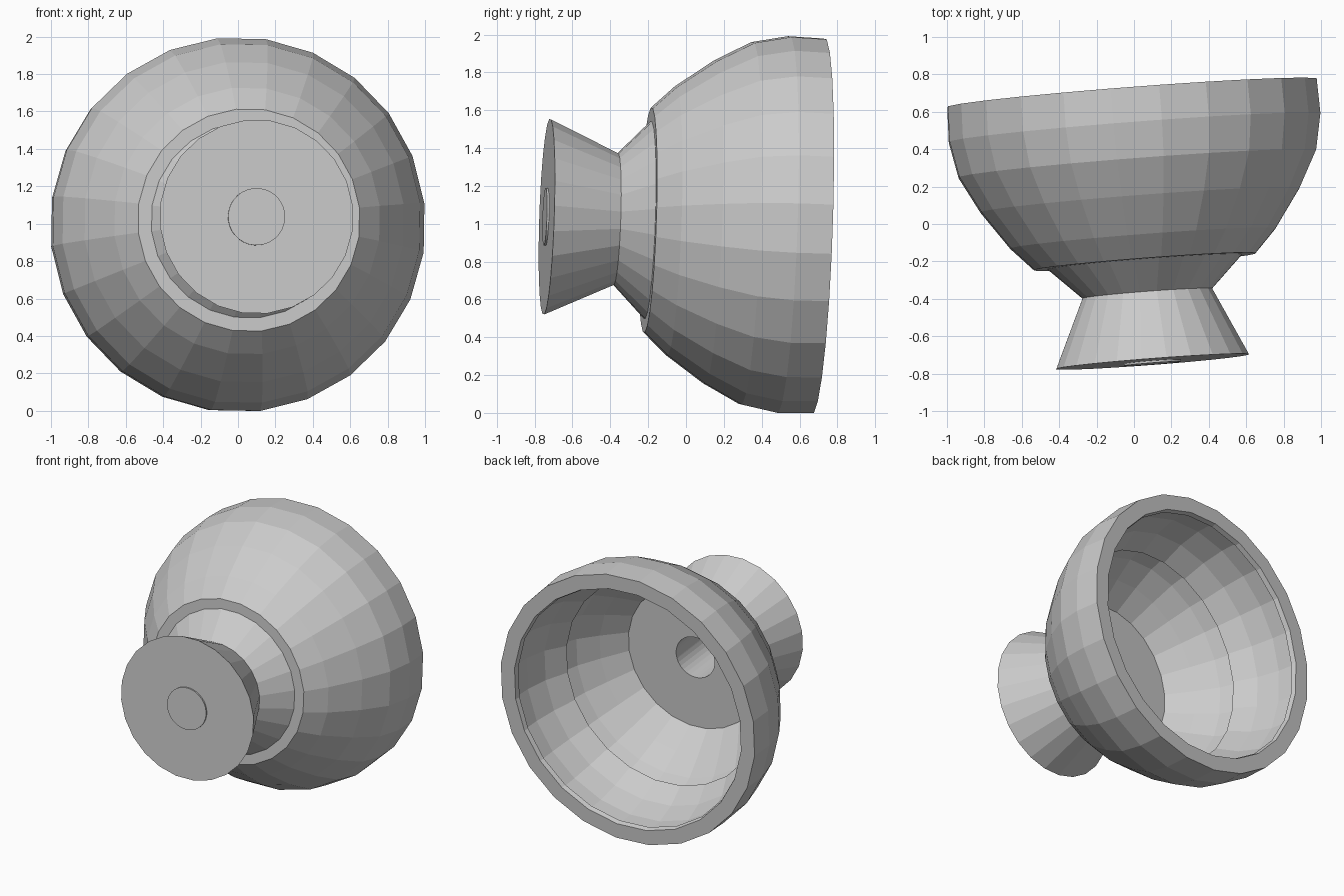
import bpy, bmesh, math
from mathutils import Vector

if "Cube" in bpy.data.objects:
    bpy.data.objects.remove(bpy.data.objects["Cube"])

# Tilted axis of revolution, running from the foot towards the rim (+y)
AXIS = Vector((-0.0765, 1, -0.0335)).normalized()
U = (Vector((1, 0, 0)) - AXIS * AXIS.x).normalized()
V = (Vector((0, 0, 1)) - AXIS * AXIS.z - U * U.z).normalized()
CENTRE = Vector((-0.011, 0.7, 0.989))
PHASE = math.radians(6.6)


def lathe(name, profile, sides=24, closed=False):
    """Revolve (radius, distance along axis) points around the tilted axis."""
    bm = bmesh.new()
    rings = []
    for r, s in profile:
        base = CENTRE + AXIS * s
        if r == 0:
            rings.append([bm.verts.new(base)] * sides)
            continue
        ring = []
        for i in range(sides):
            a = PHASE + 2 * math.pi * i / sides
            ring.append(bm.verts.new(base + (U * math.cos(a) + V * math.sin(a)) * r))
        rings.append(ring)
    pairs = list(zip(rings, rings[1:]))
    if closed:
        pairs.append((rings[-1], rings[0]))
    for a, b in pairs:
        for i in range(sides):
            j = (i + 1) % sides
            quad = list(dict.fromkeys((a[i], a[j], b[j], b[i])))
            bm.faces.new(quad)
    bmesh.ops.recalc_face_normals(bm, faces=bm.faces)
    mesh = bpy.data.meshes.new(name)
    bm.to_mesh(mesh)
    bm.free()
    obj = bpy.data.objects.new(name, mesh)
    bpy.context.collection.objects.link(obj)
    return obj


# Thick-walled bowl: outside, ledge, inside with a small step, rim lip
lathe("bowl", [
    (0.997, 0), (1.003, -0.187), (0.965, -0.38), (0.861, -0.575),
    (0.716, -0.78), (0.597, -0.905), (0.525, -0.905),
    (0.66, -0.74), (0.76, -0.60), (0.81, -0.48), (0.765, -0.48),
    (0.85, -0.33), (0.895, -0.17), (0.905, -0.035), (0.88, -0.035), (0.89, 0),
], closed=True)

# Flared foot with waist, closing the bowl's floor
lathe("foot", [
    (0.152, -0.895), (0.525, -0.895), (0.525, -0.905), (0.35, -1.075),
    (0.52, -1.441), (0.152, -1.441),
], closed=True)

# Tube lining the hole, ending in a slightly raised cap
lathe("hole_tube", [
    (0, -1.438), (0.151, -1.438), (0.151, -0.895), (0.153, -0.895),
    (0.153, -1.452), (0, -1.452),
], sides=32)
